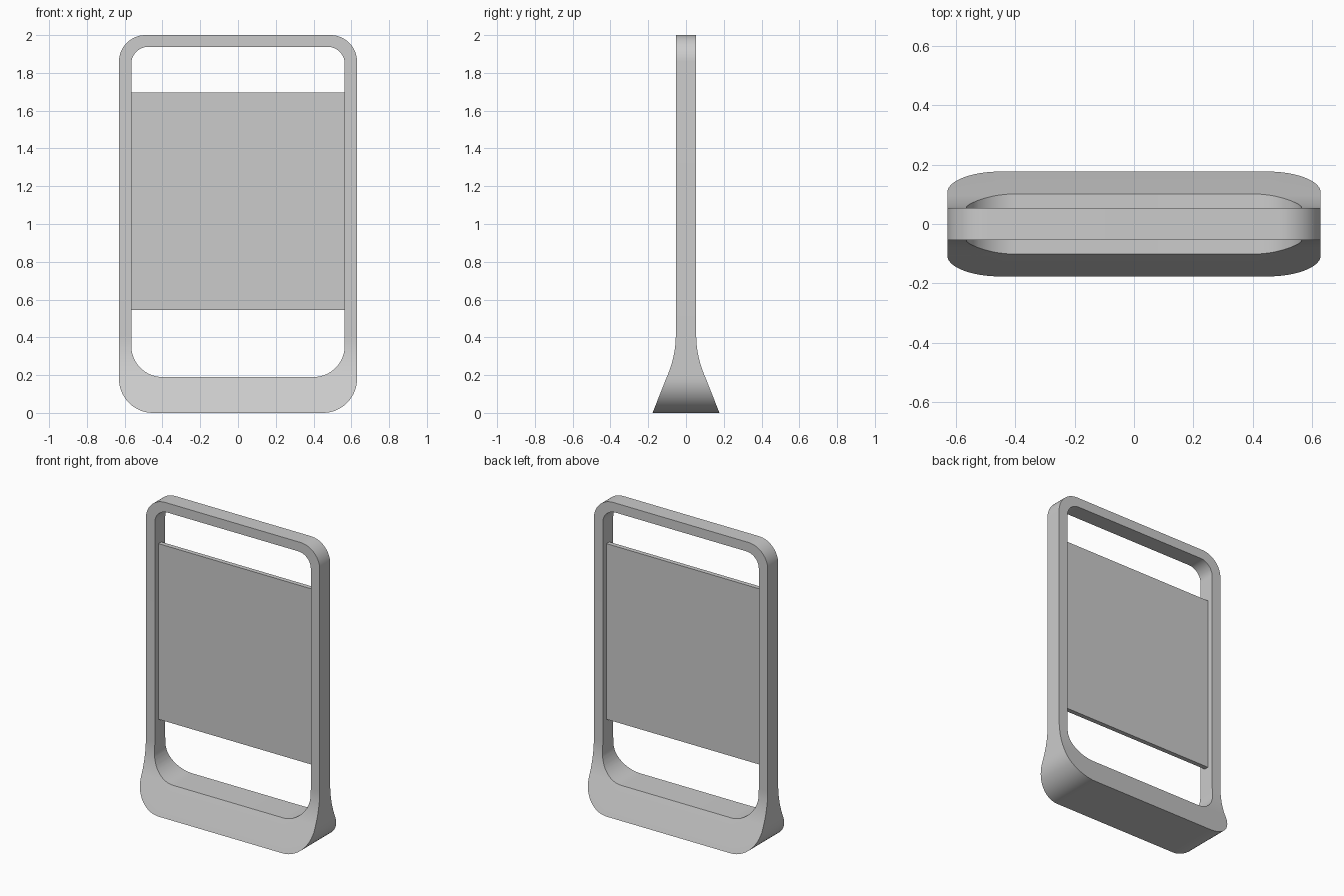
import bpy, bmesh, math
from mathutils import Vector

if "Cube" in bpy.data.objects:
    bpy.data.objects.remove(bpy.data.objects["Cube"])

N = 14  # segments per rounded corner


def rounded_loop(half_w, z0, z1, r_bottom, r_top):
    """Rounded rectangle in x/z, counter-clockwise from the lower right corner."""
    pts = []
    corners = [(1, z0, r_bottom, -90), (1, z1, r_top, 0),
               (-1, z1, r_top, 90), (-1, z0, r_bottom, 180)]
    for sx, z, r, start in corners:
        cx = sx * (half_w - r)
        cz = z + r if z == z0 else z - r
        for i in range(N + 1):
            a = math.radians(start + 90 * i / N)
            pts.append((cx + r * math.cos(a), cz + r * math.sin(a)))
    return pts


def half_depth(z):
    """Straight flare at the foot, easing into the thin upright."""
    if z >= 0.41:
        return 0.054
    if z > 0.18:
        return 0.054 + 0.049 * ((0.41 - z) / 0.23) ** 2 * 1.06
    return 0.177 - (0.177 - 0.106) * z / 0.18


def add_object(name, bm):
    bmesh.ops.recalc_face_normals(bm, faces=bm.faces)
    mesh = bpy.data.meshes.new(name)
    bm.to_mesh(mesh)
    bm.free()
    obj = bpy.data.objects.new(name, mesh)
    bpy.context.collection.objects.link(obj)
    return obj


# Frame: closed ring with front, back, outer and inner walls
outer = rounded_loop(0.63, 0.0, 2.0, 0.18, 0.14)
inner = rounded_loop(0.565, 0.19, 1.938, 0.165, 0.09)
bm = bmesh.new()
rings = [[bm.verts.new((x, y, z)) for x, z in loop]
         for loop, y in ((outer, -1), (inner, -1), (inner, 1), (outer, 1))]
count = len(outer)
for k in range(4):
    a, b = rings[k], rings[(k + 1) % 4]
    for i in range(count):
        j = (i + 1) % count
        bm.faces.new((a[i], a[j], b[j], b[i]))

# Slice the flare into bands, then set the depth from the height
for k in range(11):
    bmesh.ops.bisect_plane(bm, geom=bm.verts[:] + bm.edges[:] + bm.faces[:],
                           plane_co=Vector((0, 0, 0.18 + 0.023 * k)),
                           plane_no=Vector((0, 0, 1)), dist=1e-5)
for v in bm.verts:
    v.co.y = math.copysign(half_depth(v.co.z), v.co.y)
frame = add_object("frame", bm)

# Panel: thin board held between the uprights
bm = bmesh.new()
bmesh.ops.create_cube(bm, size=1)
for v in bm.verts:
    v.co = Vector((v.co.x * 1.13, v.co.y * 0.03, v.co.z * 1.15 + 1.12))
panel = add_object("panel", bm)

# Smooth the rounded walls, keep the edges crisp
bpy.ops.object.select_all(action='DESELECT')
frame.select_set(True)
bpy.context.view_layer.objects.active = frame
bpy.ops.object.shade_smooth_by_angle(angle=math.radians(30))
